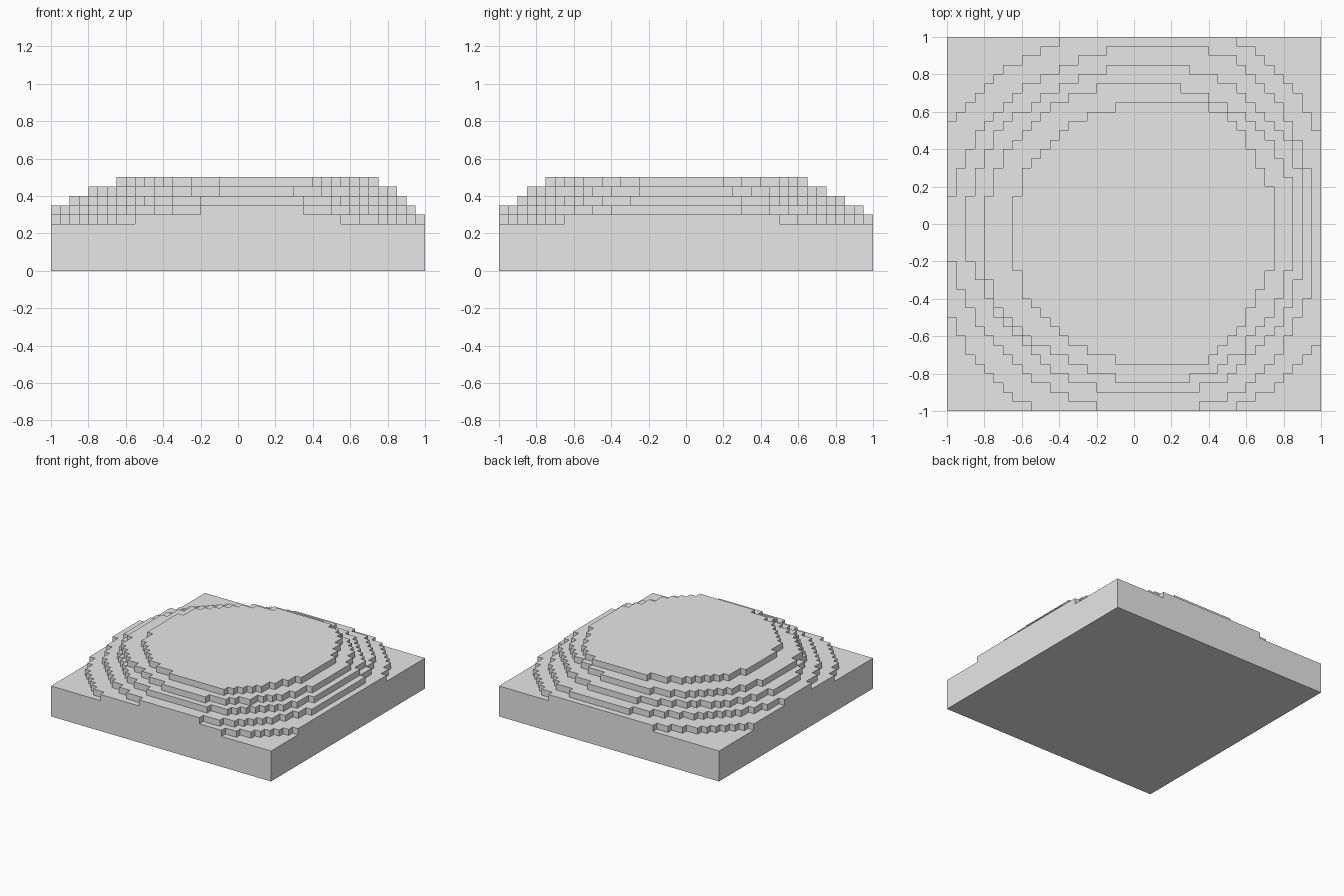
import bpy
import bmesh
import math
from mathutils import Vector

if "Cube" in bpy.data.objects:
    bpy.data.objects.remove(bpy.data.objects["Cube"], do_unlink=True)

CELL = 0.05          # step size in plan and in height
HALF = 20            # cells from the centre to the edge
SLAB = 0.25          # height of the square slab
PEAK = Vector((1, -1))   # hill centre in cells

# Terrace radii in cells, lowest first, evenly spaced around the peak from +x
TERRACES = [
    [21, 21.6, 22.8, 22.5, 22.4, 23.6, 23, 22.5, 22, 20.8, 21.2, 21.9],
    [18, 19.2, 21.1, 20, 19.7, 20.5, 21, 20.2, 19.1, 19, 19.7, 19],
    [17, 18.2, 18.3, 18, 17.8, 19, 19, 17.8, 17.3, 17, 17.8, 17.3],
    [16, 16.8, 16.2, 16, 16.6, 17, 17, 17.4, 15.7, 16, 16.5, 16],
    [14.3, 14.5, 15.4, 14, 13.8, 14.3, 14, 14.2, 13.8, 14, 15.2, 14],
]


def make_material(name, color):
    mat = bpy.data.materials.new(name)
    mat.use_nodes = True
    mat.diffuse_color = color
    mat.node_tree.nodes["Principled BSDF"].inputs["Base Color"].default_value = color
    return mat


def inside(radii, point):
    """True where a point lies within a terrace's uneven round outline."""
    offset = point - PEAK
    turn = math.atan2(offset.y, offset.x) / math.tau % 1 * len(radii)
    k = int(turn)
    start, end = radii[k % len(radii)], radii[(k + 1) % len(radii)]
    return offset.length < start + (end - start) * (turn - k)


def level(n):
    return SLAB + n * CELL if n >= 0 else 0.0


# Number of terraces stacked on every cell of the slab
cells = range(-HALF, HALF)
steps = {}
for i in cells:
    for j in cells:
        steps[i, j] = sum(inside(t, Vector((i + 0.5, j + 0.5))) for t in TERRACES)

bm = bmesh.new()


def quad(*corners):
    bm.faces.new([bm.verts.new(c) for c in corners])


# Terrace tops, flat underside and the vertical risers between cells
for (i, j), n in steps.items():
    x0, x1, y0, y1 = i * CELL, (i + 1) * CELL, j * CELL, (j + 1) * CELL
    top = level(n)
    quad((x0, y0, top), (x1, y0, top), (x1, y1, top), (x0, y1, top))
    quad((x0, y1, 0), (x1, y1, 0), (x1, y0, 0), (x0, y0, 0))
    sides = {
        (0, -1): ((x0, y0), (x1, y0)),
        (1, 0): ((x1, y0), (x1, y1)),
        (0, 1): ((x1, y1), (x0, y1)),
        (-1, 0): ((x0, y1), (x0, y0)),
    }
    for (di, dj), (a, b) in sides.items():
        for k in range(steps.get((i + di, j + dj), -1), n):
            low, high = level(k), level(k + 1)
            quad((*a, low), (*b, low), (*b, high), (*a, high))

bmesh.ops.remove_doubles(bm, verts=bm.verts, dist=CELL / 100)

mesh = bpy.data.meshes.new("terraced_hill")
bm.to_mesh(mesh)
bm.free()
mesh.materials.append(make_material("plain grey", (0.8, 0.8, 0.8, 1)))
hill = bpy.data.objects.new("terraced_hill", mesh)
bpy.context.collection.objects.link(hill)
